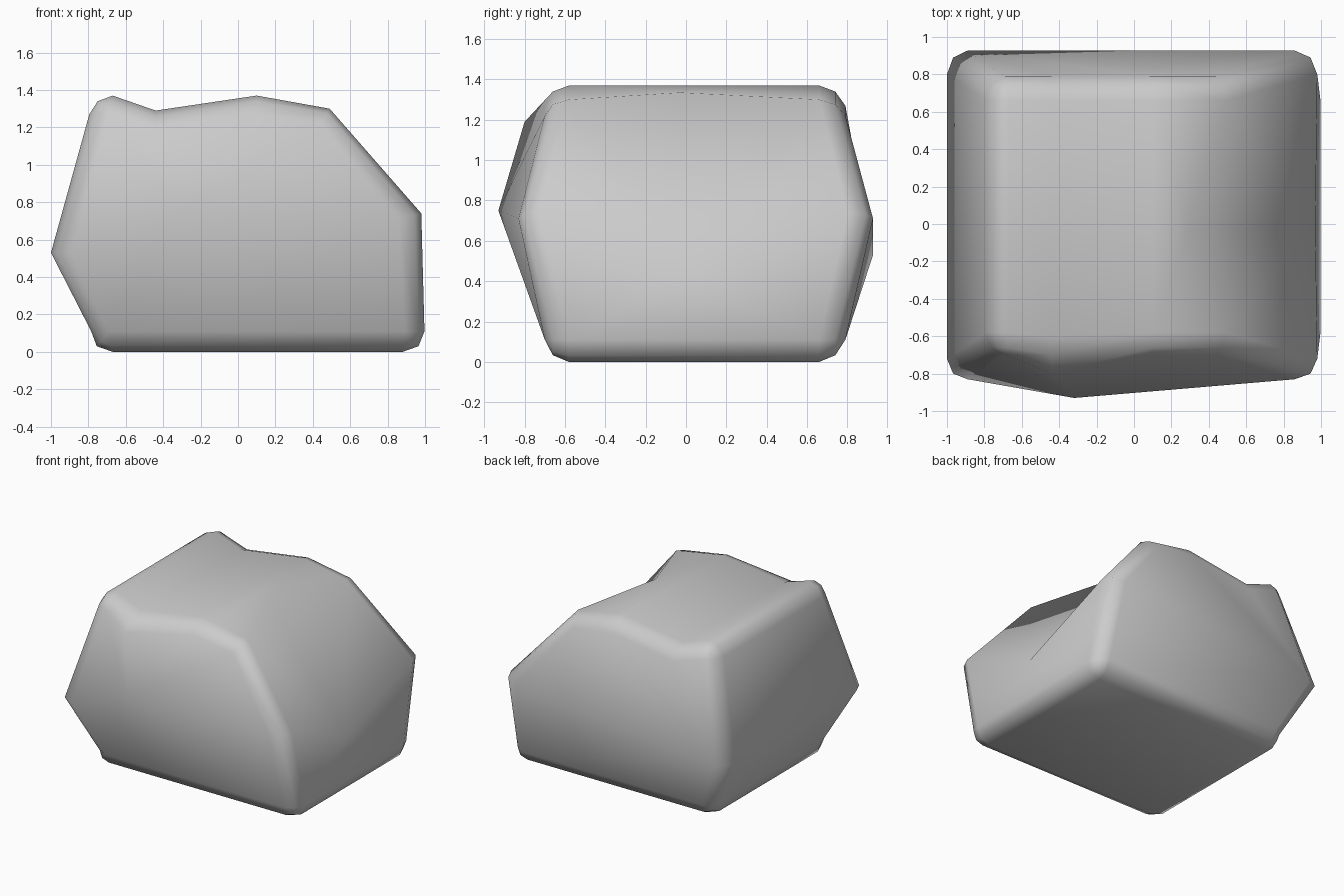
import bpy, bmesh

if "Cube" in bpy.data.objects:
    bpy.data.objects.remove(bpy.data.objects["Cube"])

# Corners of the side outline: points along the rim (x, z) and the matching
# inset point on the front / back face, clockwise from bottom left
corners = [
    ([(-0.785, 0.11), (-0.755, 0.03), (-0.67, 0.0)], (-0.69, 0.11)),   # 0
    ([(0.88, 0.0), (0.965, 0.03), (0.997, 0.11)], (0.89, 0.11)),       # 1
    ([(0.98, 0.74)], (0.86, 0.71)),                                    # 2
    ([(0.49, 1.30)], (0.44, 1.22)),                                    # 3
    ([(0.10, 1.37)], (0.10, 1.27)),                                    # 4
    ([(-0.44, 1.29)], (-0.44, 1.19)),                                  # 5
    ([(-0.67, 1.37), (-0.75, 1.34), (-0.795, 1.27)], (-0.69, 1.27)),   # 6
    ([(-1.0, 0.53)], (-0.89, 0.53)),                                   # 7
]
n = len(corners)
# Depth of the rim, the rounding and the face at each corner
LOW, MID = (0.58, 0.66, 0.70), (0.72, 0.80, 0.83)
front_depth = [LOW, LOW, MID, LOW, LOW, (0.60, 0.70, 0.80), LOW, MID]
LOWB, MIDB = (0.66, 0.74, 0.79), (0.80, 0.89, 0.927)
back_depth = [LOWB, LOWB, MIDB, LOWB, LOWB, LOWB, LOWB, MIDB]

bm = bmesh.new()


def rounded_end(depths, side):
    """Rounded border of the front or back: returns rim and cap corners."""
    rim, mid, cap = [], [], []
    for (pts, c), (d0, d1, d2) in zip(corners, depths):
        rim.append([bm.verts.new((x, side * d0, z)) for x, z in pts])
        mid.append([bm.verts.new((x + 0.3 * (c[0] - x), side * d1,
                                  z + 0.3 * (c[1] - z))) for x, z in pts])
        cap.append(bm.verts.new((c[0], side * d2, c[1])))
    for i in range(n):
        j = (i + 1) % n
        for a in range(len(rim[i]) - 1):
            bm.faces.new((rim[i][a], rim[i][a + 1], mid[i][a + 1], mid[i][a]))
            bm.faces.new((mid[i][a], mid[i][a + 1], cap[i]))
        bm.faces.new((rim[i][-1], rim[j][0], mid[j][0], mid[i][-1]))
        bm.faces.new((mid[i][-1], mid[j][0], cap[j], cap[i]))
    return rim, cap


fr, fc = rounded_end(front_depth, -1)
br, bc = rounded_end(back_depth, 1)

# Front with a bulge
bulge = bm.verts.new((-0.32, -0.93, 0.75))
for i in range(n):
    bm.faces.new((fc[i], fc[(i + 1) % n], bulge))

# Back folded along its middle
bm.faces.new((bc[7], bc[0], bc[1], bc[2]))
bm.faces.new((bc[7], bc[2], bc[3], bc[4]))
bm.faces.new((bc[7], bc[4], bc[5], bc[6]))

# Base, left side and left part of the top
f = [v for c in fr for v in c]
b = [v for c in br for v in c]
m = len(f)
for i in list(range(0, 5)) + list(range(8, m)):
    j = (i + 1) % m
    bm.faces.new((f[i], f[j], b[j], b[i]))

# Worn right side with a valley running down the slope
F = {i: fr[i][-1] for i in (1, 2, 3, 4)}
B = {i: br[i][-1] for i in (1, 2, 3, 4)}
N = bm.verts.new((0.29, -0.03, 1.335))
M = bm.verts.new((0.97, -0.02, 0.43))
for p in [(F[4], N, B[4]), (F[4], F[3], N), (N, F[3], M), (M, F[3], F[2]),
          (M, F[2], F[1]), (M, F[1], B[1]), (M, B[1], B[2]),
          (M, B[2], B[3]), (M, B[3], N), (N, B[3], B[4])]:
    bm.faces.new(p)

bmesh.ops.recalc_face_normals(bm, faces=bm.faces[:])
for face in bm.faces:
    face.smooth = True

mesh = bpy.data.meshes.new("boulder")
bm.to_mesh(mesh)
bm.free()
bpy.context.collection.objects.link(bpy.data.objects.new("boulder", mesh))
